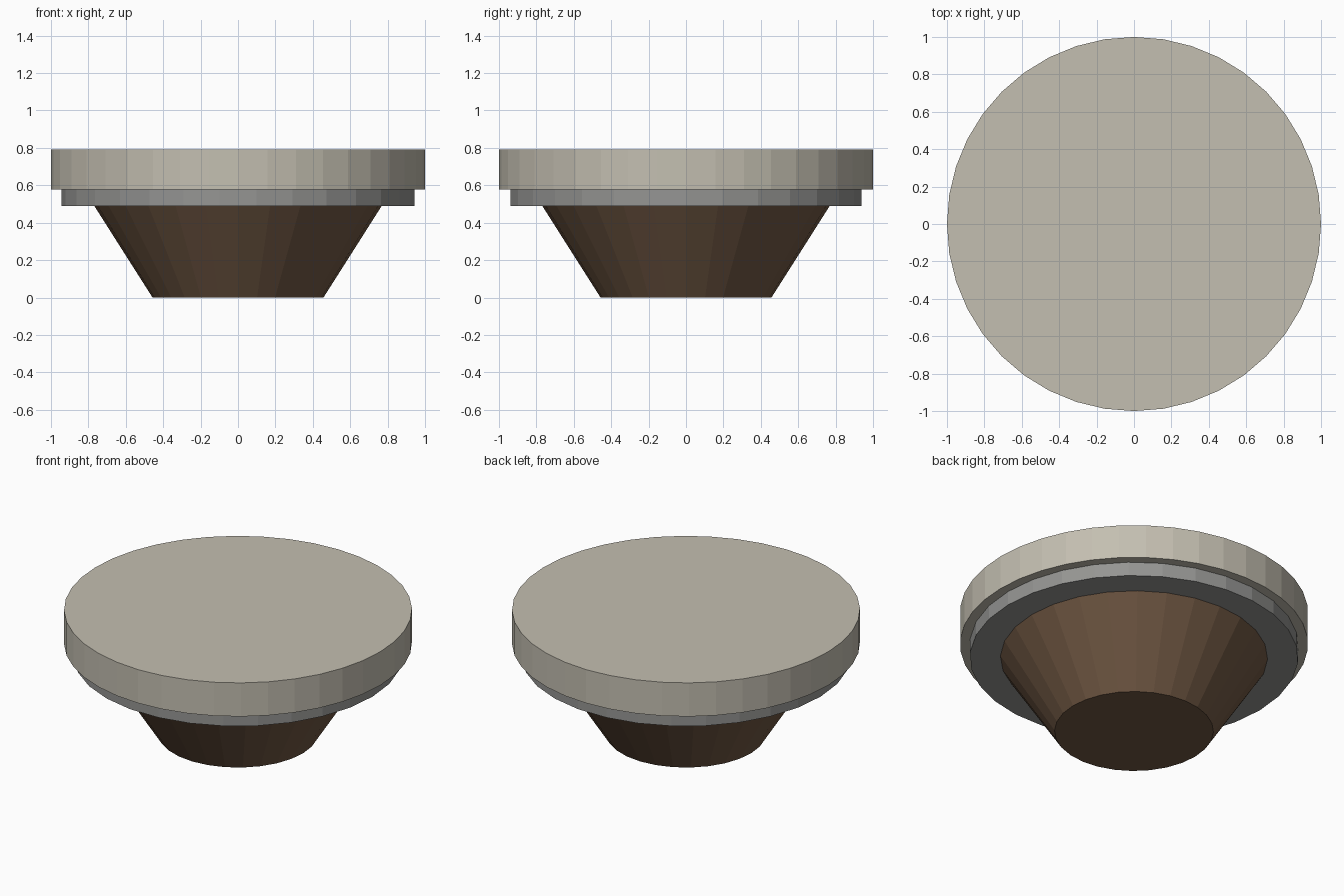
import bpy, math
import bmesh

if "Cube" in bpy.data.objects:
    bpy.data.objects.remove(bpy.data.objects["Cube"])


def frustum(name, sides, r_bottom, r_top, z0, z1, color=None):
    """Flat-shaded capped frustum with its first vertex on +x."""
    bm = bmesh.new()
    rings = []
    for r, z in ((r_bottom, z0), (r_top, z1)):
        rings.append([bm.verts.new((r * math.cos(2 * math.pi * i / sides),
                                    r * math.sin(2 * math.pi * i / sides), z))
                      for i in range(sides)])
    low, high = rings
    for i in range(sides):
        j = (i + 1) % sides
        bm.faces.new((low[i], low[j], high[j], high[i]))
    bm.faces.new(low[::-1])
    bm.faces.new(high)
    mesh = bpy.data.meshes.new(name)
    bm.to_mesh(mesh)
    bm.free()
    obj = bpy.data.objects.new(name, mesh)
    bpy.context.collection.objects.link(obj)
    if color:
        mat = bpy.data.materials.new(name + "_color")
        mat.diffuse_color = (*color, 1)
        mat.use_nodes = True
        mat.node_tree.nodes["Principled BSDF"].inputs["Base Color"].default_value = mat.diffuse_color
        mesh.materials.append(mat)
    return obj


# Tapered brown base
frustum("tapered_base", 28, 0.457, 0.768, 0.0, 0.489, (0.16, 0.095, 0.055))
# Grey collar under the top
frustum("collar", 30, 0.944, 0.944, 0.489, 0.577, (0.30, 0.30, 0.29))
# Pale round top slab
frustum("round_top", 40, 1.0, 1.0, 0.577, 0.79, (0.55, 0.52, 0.44))
